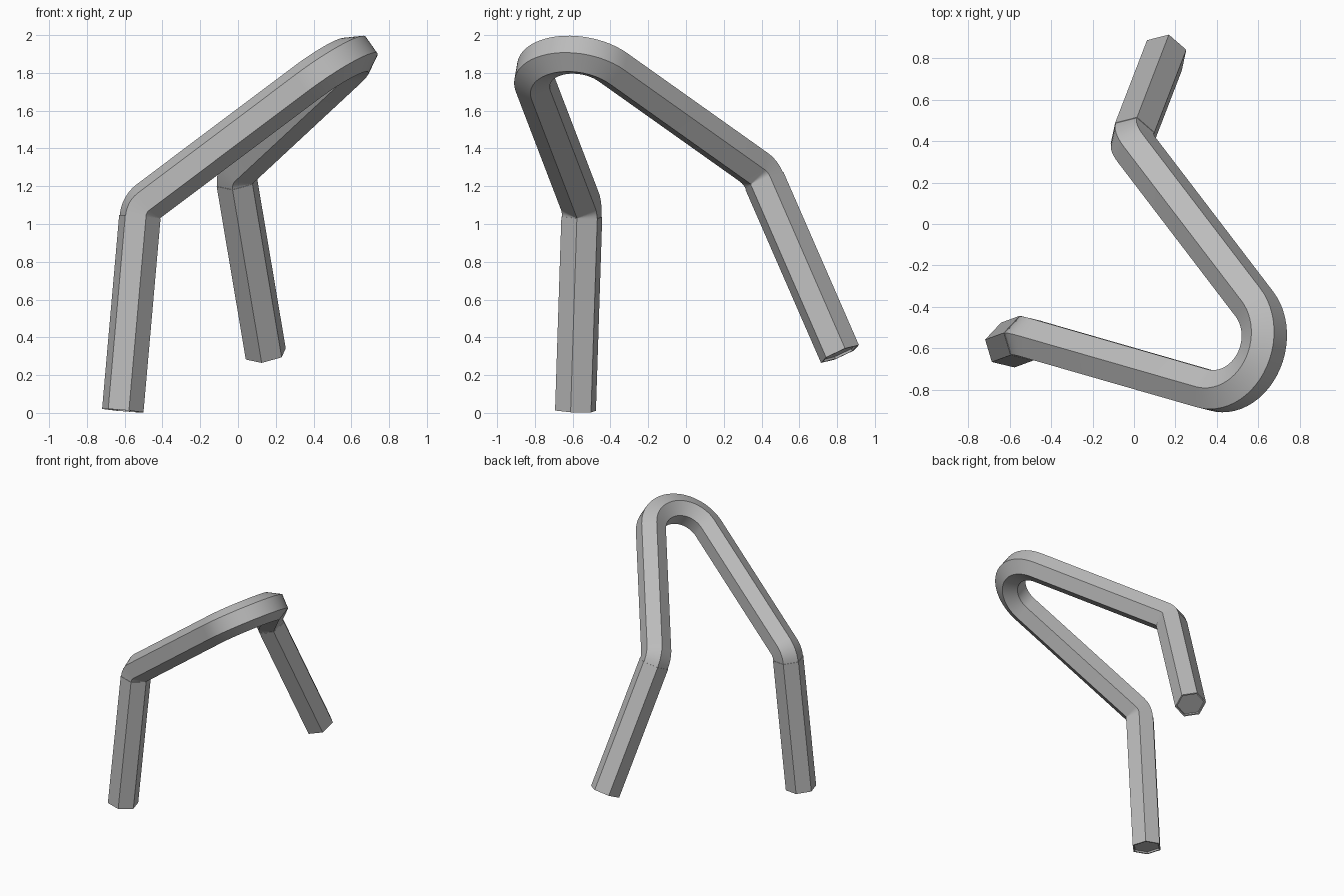
import bpy, bmesh, math
from mathutils import Vector, Quaternion

cube = bpy.data.objects.get("Cube")
if cube:
    bpy.data.objects.remove(cube)

grey = bpy.data.materials.new("steel_grey")
grey.use_nodes = True
COLOR = (0.5, 0.5, 0.5, 1)
grey.diffuse_color = COLOR
grey.node_tree.nodes["Principled BSDF"].inputs["Base Color"].default_value = COLOR

# Corners of the bent bar, from front foot to back foot
front_foot = Vector((-0.61, -0.585, 0.012))
front_knee = Vector((-0.515, -0.55, 1.09))
apex = Vector((1.05, -1.0, 2.265))
back_knee = Vector((-0.015, 0.395, 1.275))
back_foot = Vector((0.147, 0.815, 0.312))


def fillet(a, corner, b, reach, steps):
    """Points and tangents of an arc that rounds a corner."""
    u, v = (a - corner).normalized(), (b - corner).normalized()
    half = u.angle(v) / 2
    radius = reach * math.tan(half)
    centre = corner + (u + v).normalized() * (radius / math.sin(half))
    axis = u.cross(v).normalized()
    sweep = -(math.pi - 2 * half)
    start = corner + u * reach - centre
    return [(centre + Quaternion(axis, sweep * i / steps) @ start,
             Quaternion(axis, sweep * i / steps) @ -u) for i in range(steps + 1)]


def transport(normal, old, new):
    return old.rotation_difference(new) @ normal


def hex_tube(name, stations, normal, radius, hollow_end=None):
    """Sweep a hexagon along stations, carrying the corner direction along."""
    bm = bmesh.new()
    rings, last = [], stations[0][1]
    for point, tangent in stations:
        normal = transport(normal, last, tangent)
        last = tangent
        rings.append([bm.verts.new(point + Quaternion(tangent, math.tau * k / 6) @ normal * radius)
                      for k in range(6)])
    for r0, r1 in zip(rings, rings[1:]):
        for k in range(6):
            j = (k + 1) % 6
            bm.faces.new((r0[k], r0[j], r1[j], r1[k]))
    bm.faces.new(rings[0][::-1])
    end = bm.faces.new(rings[-1])
    bmesh.ops.recalc_face_normals(bm, faces=bm.faces)
    if hollow_end:
        # Thin rim and shallow recess in the foot
        bmesh.ops.inset_individual(bm, faces=[end], thickness=0.012)
        bmesh.ops.inset_individual(bm, faces=[end], thickness=0.002, depth=-hollow_end)
    mesh = bpy.data.meshes.new(name)
    bm.to_mesh(mesh)
    bm.free()
    mesh.materials.append(grey)
    obj = bpy.data.objects.new(name, mesh)
    bpy.context.collection.objects.link(obj)
    bpy.ops.object.select_all(action="DESELECT")
    obj.select_set(True)
    bpy.context.view_layer.objects.active = obj
    bpy.ops.object.shade_smooth_by_angle(angle=math.radians(35))
    return normal


# Upper bar: front knee, wide hairpin, back knee
front_bend = fillet(front_foot, front_knee, apex, 0.052, 6)
hairpin = fillet(front_knee, apex, back_knee, 0.885, 24)
back_bend = fillet(apex, back_knee, back_foot, 0.052, 6)
path = front_bend + hairpin + back_bend

# Hexagon corners point along the normal of the hairpin plane
plane_normal = (apex - front_knee).cross(back_knee - apex).normalized()
front_normal = transport(plane_normal, hairpin[0][1], front_bend[0][1])
back_normal = hex_tube("upper_bar", path, front_normal, 0.11)

# Straight legs
for name, bend, foot, normal in (("front_leg", front_bend[0], front_foot, front_normal),
                                 ("back_leg", back_bend[-1], back_foot, back_normal)):
    knee = bend[0]
    direction = (foot - knee).normalized()
    normal = transport(normal, bend[1] if bend[1].dot(direction) > 0 else -bend[1], direction)
    hex_tube(name, [(knee, direction), (foot, direction)], normal, 0.113, 0.012)
